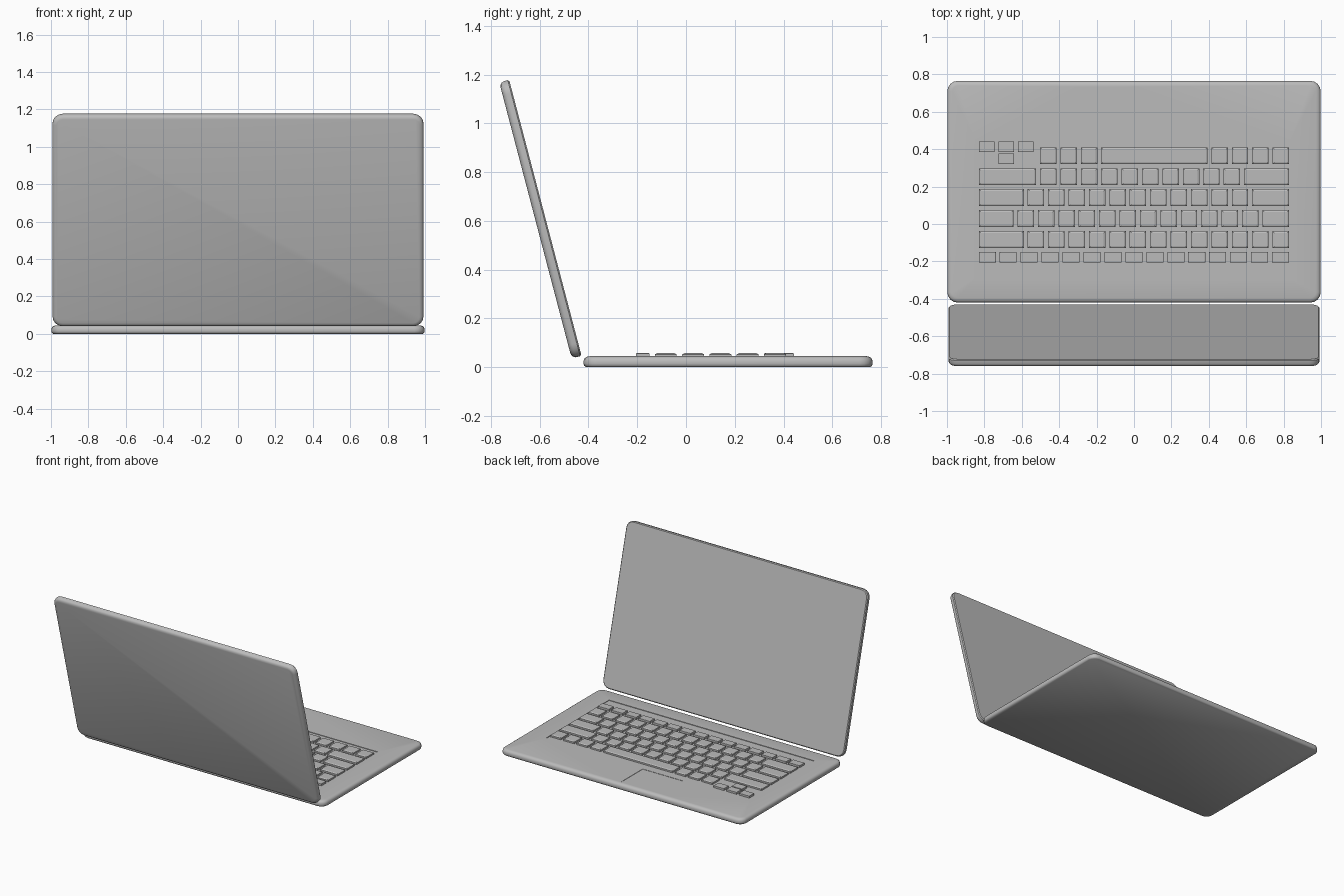
import bpy, bmesh
from math import sin, cos, pi, radians
from mathutils import Matrix, Vector

cube = bpy.data.objects.get("Cube")
if cube:
    bpy.data.objects.remove(cube, do_unlink=True)

metal = bpy.data.materials.new("light grey")
metal.use_nodes = True
GREY = (0.5, 0.5, 0.5, 1)
metal.diffuse_color = GREY
metal.node_tree.nodes["Principled BSDF"].inputs["Base Color"].default_value = GREY


def finish(bm, name, matrix=Matrix(), smooth=None):
    bmesh.ops.recalc_face_normals(bm, faces=bm.faces)
    mesh = bpy.data.meshes.new(name)
    bm.to_mesh(mesh)
    bm.free()
    mesh.materials.append(metal)
    obj = bpy.data.objects.new(name, mesh)
    bpy.context.collection.objects.link(obj)
    obj.matrix_world = matrix
    if smooth:
        bpy.ops.object.select_all(action='DESELECT')
        obj.select_set(True)
        bpy.context.view_layer.objects.active = obj
        bpy.ops.object.shade_smooth_by_angle(angle=radians(smooth))
    return obj


def ring(bm, x0, x1, y0, y1, z, radius=0, steps=0):
    """Loop of vertices round a rectangle, with rounded corners if asked."""
    verts = []
    corners = [(x1, y1, -1, -1), (x0, y1, 1, -1), (x0, y0, 1, 1), (x1, y0, -1, 1)]
    for i, (x, y, sx, sy) in enumerate(corners):
        for k in range(steps + 1):
            a = pi / 2 * (i + (k / steps if steps else 0))
            verts.append(bm.verts.new((x + radius * (sx + cos(a)),
                                       y + radius * (sy + sin(a)), z)))
    return verts


def bridge(bm, a, b):
    for i in range(len(a)):
        j = (i + 1) % len(a)
        bm.faces.new((a[i], a[j], b[j], b[i]))


def loop_edges(bm, loop):
    return [bm.edges.get((v, loop[i - 1])) for i, v in enumerate(loop)]


def slab(x, y0, y1, profile, recesses=()):
    """Rounded slab; profile is (inset, height), recesses are sunk in the top."""
    bm = bmesh.new()
    loops = [ring(bm, -x + d, x - d, y0 + d, y1 - d, z, 0.055 - d, 4)
             for d, z in profile]
    for a, b in zip(loops, loops[1:]):
        bridge(bm, a, b)
    bm.faces.new(loops[0])
    if not recesses:
        bm.faces.new(loops[-1])
        return bm
    top = profile[-1][1]
    border = loop_edges(bm, loops[-1])
    for rect, depth in recesses:
        rim = ring(bm, *rect, top)
        floor = ring(bm, *rect, top - depth)
        bridge(bm, rim, floor)
        bm.faces.new(floor)
        border += loop_edges(bm, rim)
    bmesh.ops.triangle_fill(bm, edges=border, use_beauty=True, use_dissolve=False)
    return bm


# Base with keyboard well and trackpad
TOP = 0.045
WELL_DEPTH = 0.004
well = ((-0.85, 0.835, -0.29, 0.45), WELL_DEPTH)
trackpad = ((-0.31, 0.02, 0.48, 0.735), 0.002)
finish(slab(0.998, -0.42, 0.765,
            [(0.01, 0), (0.002, 0.006), (0, 0.014), (0, 0.026),
             (0.004, 0.036), (0.012, 0.042), (0.025, TOP)],
            [well, trackpad]), "base", smooth=40)

# Lid, leaning back: flat on the screen side, rounded on the outer side
LENGTH, THICK = 1.17, 0.042
lean = Matrix.Rotation(radians(104.7), 4, 'X')
lid_matrix = (Matrix.Translation(Vector((0, -0.597, 0.607))) @ lean
              @ Matrix.Translation(Vector((0, 0, -THICK / 2))))
finish(slab(0.992, -LENGTH / 2, LENGTH / 2,
            [(0.006, 0), (0, 0.006), (0, 0.024),
             (0.004, 0.033), (0.011, 0.039), (0.022, THICK)]),
       "lid", lid_matrix, smooth=35)

# Keys
LEFT, UNIT, GAP = -0.83, 1.68 / 15.4, 0.021
KEY_TOP = 0.057


def add_key(bm, x0, x1, y0, y1, bevel):
    bottom = ring(bm, x0, x1, y0, y1, TOP - WELL_DEPTH)
    side = ring(bm, x0, x1, y0, y1, KEY_TOP - bevel / 2)
    cap = ring(bm, x0 + bevel, x1 - bevel, y0 + bevel, y1 - bevel, KEY_TOP)
    bridge(bm, bottom, side)
    bridge(bm, side, cap)
    bm.faces.new(bottom)
    bm.faces.new(cap)


def key_row(name, y, depth, widths, start=0, bevel=0.009):
    """Row of keys; widths are in key units."""
    bm = bmesh.new()
    x = LEFT + start * UNIT
    for w in widths:
        add_key(bm, x, x + w * UNIT - GAP, y, y + depth, bevel)
        x += w * UNIT
    finish(bm, name)


DEPTH = 0.09
ROW = 0.112
key_row("function_keys", -0.205, 0.056, [15.4 / 15] * 15, bevel=0.003)
key_row("number_keys", -0.128, DEPTH, [2.4] + [1] * 13)
key_row("upper_letter_keys", -0.128 + ROW, DEPTH, [1.9] + [1] * 12 + [1.5])
key_row("middle_letter_keys", -0.128 + 2 * ROW, DEPTH, [2.4] + [1] * 11 + [2])
key_row("lower_letter_keys", -0.128 + 3 * ROW, DEPTH, [3] + [1] * 10 + [2.4])
key_row("space_row_keys", -0.128 + 4 * ROW, DEPTH,
        [1] * 3 + [5.4] + [1] * 4, start=3)
key_row("arrow_keys", 0.385, 0.057, [0.96] * 3, bevel=0.003)
key_row("single_arrow_key", 0.32, 0.057, [0.96], start=0.96, bevel=0.003)
